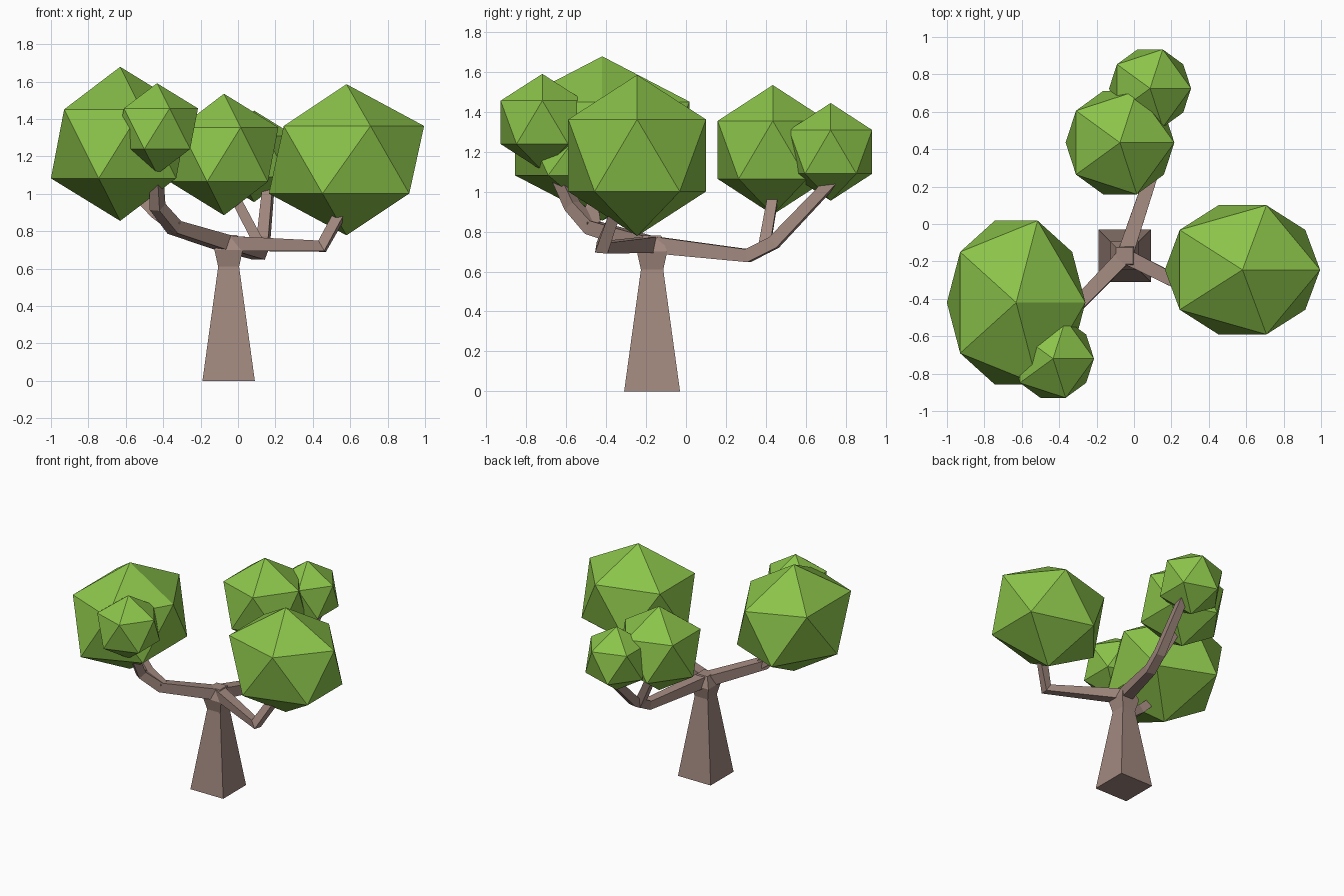
import bpy, bmesh
from mathutils import Vector

cube = bpy.data.objects.get("Cube")
if cube:
    bpy.data.objects.remove(cube, do_unlink=True)


def make_material(name, rgb):
    mat = bpy.data.materials.new(name)
    mat.use_nodes = True
    color = (*rgb, 1.0)
    mat.diffuse_color = color
    mat.node_tree.nodes["Principled BSDF"].inputs["Base Color"].default_value = color
    return mat


bark = make_material("brown_bark", (0.356, 0.246, 0.212))
leaf = make_material("green_leaf", (0.258, 0.546, 0.0685))


def finish(bm, name, mat):
    bmesh.ops.recalc_face_normals(bm, faces=bm.faces)
    mesh = bpy.data.meshes.new(name)
    bm.to_mesh(mesh)
    bm.free()
    mesh.materials.append(mat)
    obj = bpy.data.objects.new(name, mesh)
    bpy.context.collection.objects.link(obj)
    return obj


def limb(name, path, radii, side=None):
    """Sweep a square section along a path, mitred at the bends."""
    pts = [Vector(p) for p in path]
    if side is None:
        run = pts[-1] - pts[0]
        side = Vector((run.y, -run.x, 0))
    side = Vector(side)
    bm = bmesh.new()
    rings = []
    for i, p in enumerate(pts):
        before = (p - pts[i - 1]).normalized() if i else Vector()
        after = (pts[i + 1] - p).normalized() if i + 1 < len(pts) else Vector()
        tangent = (before + after).normalized()
        across = (side - tangent * side.dot(tangent)).normalized()
        up = across.cross(tangent)
        rings.append([bm.verts.new(p + (across * a + up * b) * radii[i])
                      for a, b in ((-1, -1), (1, -1), (1, 1), (-1, 1))])
    for low, high in zip(rings, rings[1:]):
        for k in range(4):
            j = (k + 1) % 4
            bm.faces.new((low[k], low[j], high[j], high[k]))
    bm.faces.new(rings[0])
    bm.faces.new(rings[-1])
    return finish(bm, name, bark)


# Tapered square trunk with a flared crotch
tx, ty = -0.05, -0.17
limb("trunk", [(tx, ty, 0), (tx, ty, 0.61), (tx, ty, 0.70), (tx, ty, 0.78)],
     [0.14, 0.056, 0.076, 0.045], side=(1, 0, 0))

# Three main branches and their forks
limb("right_front_branch",
     [(tx, ty, 0.73), (-0.34, -0.47, 0.82), (-0.43, -0.57, 0.93), (-0.44, -0.68, 1.16)],
     [0.042, 0.036, 0.032, 0.026])
limb("right_front_fork", [(-0.33, -0.46, 0.82), (-0.44, -0.47, 0.90), (-0.56, -0.44, 1.02)],
     [0.034, 0.032, 0.027])
limb("left_branch", [(tx, ty, 0.735), (0.45, -0.42, 0.72), (0.55, -0.35, 0.90)],
     [0.04, 0.032, 0.028])
limb("back_branch",
     [(tx, ty, 0.735), (0.11, 0.31, 0.68), (0.135, 0.44, 0.745), (0.165, 0.74, 1.06)],
     [0.042, 0.033, 0.032, 0.027])
limb("back_fork", [(0.125, 0.39, 0.71), (-0.01, 0.435, 0.97)], [0.029, 0.026],
     side=(0, 1, 0))

# Faceted leaf clumps: centre and radii
clumps = {
    "right_leaves": ((-0.63, -0.42, 1.267), (0.414, 0.515, 0.412)),
    "right_front_leaves": ((-0.433, -0.72, 1.348), (0.245, 0.246, 0.243)),
    "left_leaves": ((0.58, -0.245, 1.182), (0.464, 0.406, 0.404)),
    "back_leaves": ((-0.075, 0.435, 1.21), (0.325, 0.325, 0.325)),
    "back_small_leaves": ((0.086, 0.725, 1.20), (0.245, 0.245, 0.245)),
}
for name, (center, scale) in clumps.items():
    bm = bmesh.new()
    bmesh.ops.create_icosphere(bm, subdivisions=1, radius=1)
    bmesh.ops.scale(bm, vec=scale, verts=bm.verts)
    bmesh.ops.translate(bm, vec=center, verts=bm.verts)
    finish(bm, name, leaf)
